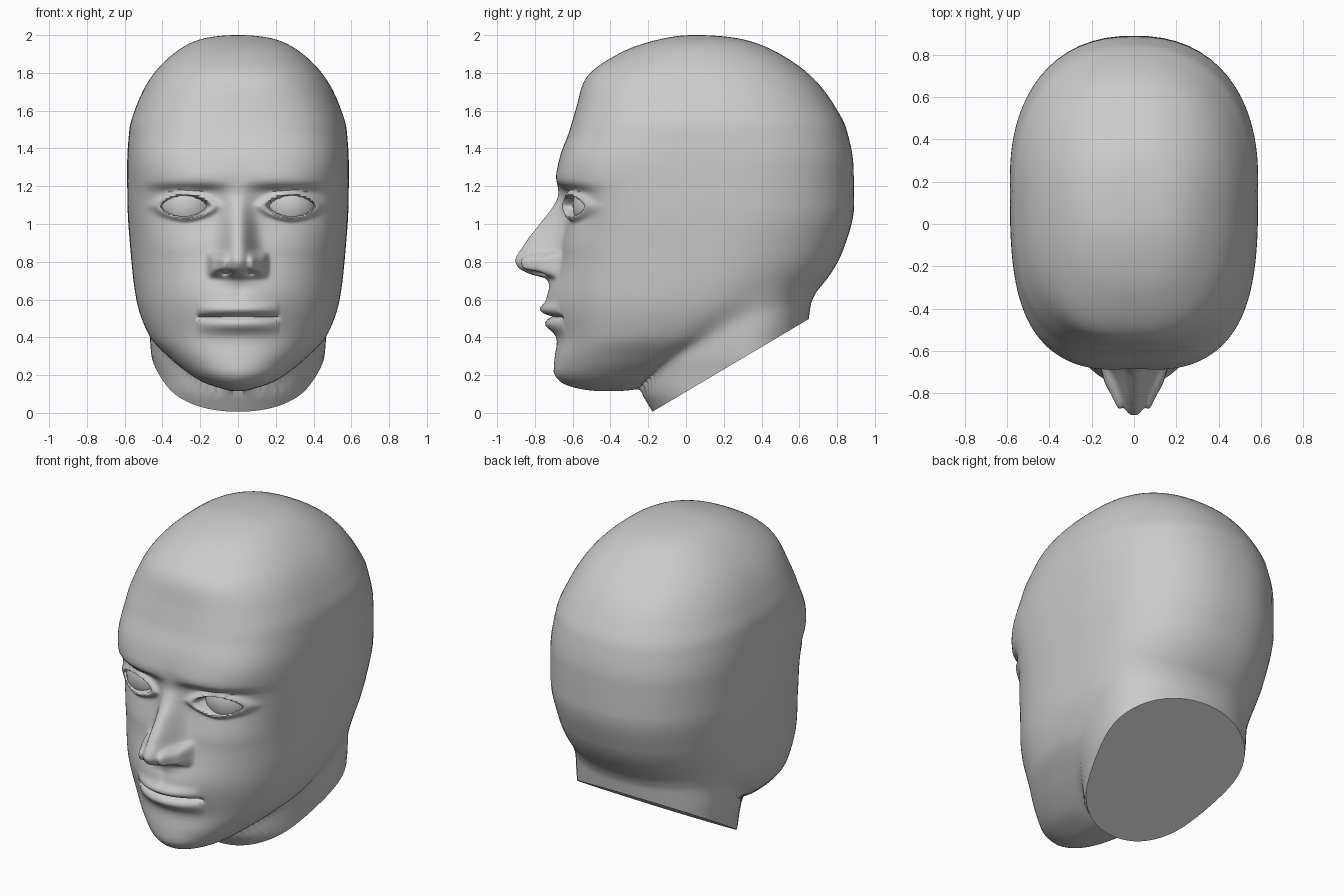
import bpy, bmesh, math
from math import exp, sin, cos, pi

if "Cube" in bpy.data.objects:
    bpy.data.objects.remove(bpy.data.objects["Cube"])


def curve(keys, t, col=1):
    """Monotone cubic through rows (t, value, ...)."""
    if t <= keys[0][0]:
        return keys[0][col]
    if t >= keys[-1][0]:
        return keys[-1][col]
    i = next(k for k in range(len(keys) - 1) if t <= keys[k + 1][0])

    def slope(k):
        k = min(max(k, 0), len(keys) - 2)
        return (keys[k + 1][col] - keys[k][col]) / (keys[k + 1][0] - keys[k][0])

    def tangent(k):
        a, b = slope(k - 1), slope(k)
        return 0 if a * b <= 0 else 2 * a * b / (a + b)
    h = keys[i + 1][0] - keys[i][0]
    u = (t - keys[i][0]) / h
    return (keys[i][col] * (1 + 2 * u) * (1 - u) ** 2 + keys[i + 1][col] * u * u * (3 - 2 * u)
            + h * (tangent(i) * u * (1 - u) ** 2 + tangent(i + 1) * u * u * (u - 1)))


def step(a, b, x):
    u = min(max((x - a) / (b - a), 0), 1)
    return u * u * (3 - 2 * u)


def bump(x, cx, sx, z, cz, sz, p=2):
    return exp(-abs((x - cx) / sx) ** p - abs((z - cz) / sz) ** p)


# Skull and jaw sections: z, front y, back y, widest y, half width, front squareness
TOP, BOTTOM = 2.0, 0.115
SECTIONS = [
    (2.0, .04, .06, .05, .005, 2.2), (1.98, -.13, .29, .06, .19, 2.2),
    (1.91, -.34, .48, .07, .33, 2.3), (1.755, -.54, .69, .08, .475, 2.5),
    (1.62, -.58, .79, .11, .54, 2.7), (1.5, -.615, .85, .15, .575, 2.9),
    (1.3, -.675, .887, .2, .587, 3.2), (1.1, -.66, .89, .2, .585, 3.0),
    (.87, -.66, .835, .15, .57, 2.7), (.61, -.675, .66, .05, .54, 2.5),
    (.41, -.665, .32, -.08, .47, 2.3), (.29, -.693, .08, -.2, .36, 2.2),
    (.22, -.70, -.05, -.3, .275, 2.1), (.165, -.665, -.17, -.38, .19, 2.0),
    (.13, -.575, -.24, -.41, .09, 2.0), (.115, -.43, -.40, -.415, .005, 2.0)]


def polar(z):
    mid, half = (TOP + BOTTOM) / 2, (TOP - BOTTOM) / 2
    return math.acos(min(max((z - mid) / half, -1), 1))


KEYS = [(polar(s[0]),) + s[1:] for s in SECTIONS]
M = 500
LUT = [[curve(KEYS, pi * i / M, c) for c in range(1, 6)] for i in range(M + 1)]
NECK_W = [(0, .40), (.2, .435), (.3, .458), (.45, .47)]
NECK = [curve(NECK_W, i / 100) for i in range(101)]


def head_field(x, y, z):
    if z >= TOP or z <= BOTTOM:
        return .5
    t = polar(z) * M / pi
    i = min(int(t), M - 1)
    u = t - i
    f, b, c, w, n = [p + (q - p) * u for p, q in zip(LUT[i], LUT[i + 1])]
    if y > c:
        n, d = 2.3, (y - c) / (b - c)
    else:
        d = (c - y) / (c - f)
    return .5 * (((x / w) ** n + d ** n) ** (1 / n) - 1)


def neck_field(x, y, z):
    t = min(max(z, 0), .99) * 100
    i = int(t)
    w = NECK[i] + (NECK[i + 1] - NECK[i]) * (t - i)
    front = min(max(-.24, -.18 - .6 * (z - .01)), .2)
    back = .65 + .14 * (z - .5)
    d = (y - .33) / (back - .33) if y > .33 else (.33 - y) / (.33 - front)
    return .5 * (((x / w) ** 2.1 + d ** 2.1) ** (1 / 2.1) - 1)


def field(x, y, z):
    a = head_field(x, y, z)
    if z > .8:
        return a
    b, k = neck_field(x, y, z), .05
    h = max(k - abs(a - b), 0) / k
    return min(a, b) - h * h * k / 4


# Facial relief, pushed forward from the skull surface
NOSE_H = [(.66, 0), (.69, .015), (.712, .04), (.735, .13), (.77, .205), (.81, .232),
          (.89, .195), (1.0, .115), (1.1, .04), (1.16, .012), (1.24, 0)]
NOSE_W = [(.7, .09), (.8, .095), (.9, .08), (1.0, .07), (1.1, .062), (1.2, .075)]


def relief(x, z):
    d = curve(NOSE_H, z) * exp(-(x / curve(NOSE_W, z)) ** 2.4)
    d += .08 * bump(x, .105, .047, z, .785, .058, 4)               # nostril wing
    d -= .07 * bump(x, .07, .03, z, .74, .014)                     # nostril
    d += .068 * bump(x, 0, .24, z, .58, .165)                      # muzzle
    d -= .008 * bump(x, 0, .03, z, .63, .05)                       # philtrum
    d += .018 * bump(x, .17, .25, z, 1.24, .06)                    # brow
    d -= .042 * exp(-((x - .28) / .2) ** 4) * step(1.225, 1.165, z) * step(.85, 1.08, z)
    lip = max(0, 1 - (x / .22) ** 2)
    d += lip ** .7 * (.036 * bump(0, 0, 1, z, .548, .03) + .036 * bump(0, 0, 1, z, .465, .036))
    d -= .035 * step(.235, .19, x) * bump(0, 0, 1, z, .508, .011)  # mouth line
    u, v = abs(x - .278) / .122, abs(z - 1.095) / .054
    r = (u ** 1.6 + v ** 1.6) ** (1 / 1.6)
    d += .03 * exp(-((r - 1.2) / .3) ** 2)                         # eyelids
    d -= .08 * step(1.08, .88, r)                                  # eye opening
    return d


# Head: cast rays from the centre to the skull surface, then add the relief
ROWS, COLS = 220, 120
CY, CZ = -.05, .9
bm = bmesh.new()
grid = []
for i in range(ROWS + 1):
    s = i / ROWS
    th = pi * s + .2 * pi * sin(2 * pi * s) / pi * 2.2
    row = []
    for j in range(COLS + 1):
        t = j / COLS
        ph = pi * (.4 * t + .6 * t ** 4)
        dx = abs(sin(th) * sin(ph)) if 0 < j < COLS else 0.0
        dy, dz = -sin(th) * cos(ph), cos(th)
        lo, hi = .2, 1.4
        for _ in range(17):
            m = (lo + hi) / 2
            if field(m * dx, CY + m * dy, CZ + m * dz) < 0:
                lo = m
            else:
                hi = m
        x, y, z = lo * dx, CY + lo * dy, CZ + lo * dz
        if y < -.3 and z > .2:
            y -= relief(x, z)
        row.append(bm.verts.new((x, y, z)))
    grid.append(row)
for i in range(ROWS):
    for j in range(COLS):
        bm.faces.new((grid[i][j], grid[i + 1][j], grid[i + 1][j + 1], grid[i][j + 1]))
bmesh.ops.remove_doubles(bm, verts=bm.verts[:], dist=1e-5)
bmesh.ops.mirror(bm, geom=bm.verts[:] + bm.edges[:] + bm.faces[:], axis='X', merge_dist=1e-5)

# Slanted neck cut, closed with a flat cap
cut = bmesh.ops.bisect_plane(bm, geom=bm.verts[:] + bm.edges[:] + bm.faces[:], dist=1e-6,
                             plane_co=(0, -.18, .005), plane_no=(0, .495, -.835),
                             clear_outer=True)
rim = [e for e in cut['geom_cut'] if isinstance(e, bmesh.types.BMEdge)]
bmesh.ops.holes_fill(bm, edges=rim, sides=0)
bmesh.ops.recalc_face_normals(bm, faces=bm.faces[:])
mesh = bpy.data.meshes.new("head")
bm.to_mesh(mesh)
bm.free()
head = bpy.data.objects.new("head", mesh)
bpy.context.collection.objects.link(head)
bpy.ops.object.select_all(action='DESELECT')
head.select_set(True)
bpy.context.view_layer.objects.active = head
bpy.ops.object.shade_smooth_by_angle(angle=math.radians(50))

# Eyeballs behind the lids
for side, name in ((1, "eye_left"), (-1, "eye_right")):
    bpy.ops.mesh.primitive_uv_sphere_add(segments=48, ring_count=24, radius=.15,
                                         location=(side * .27, -.45, 1.095))
    bpy.context.object.name = name
    bpy.ops.object.shade_smooth()
